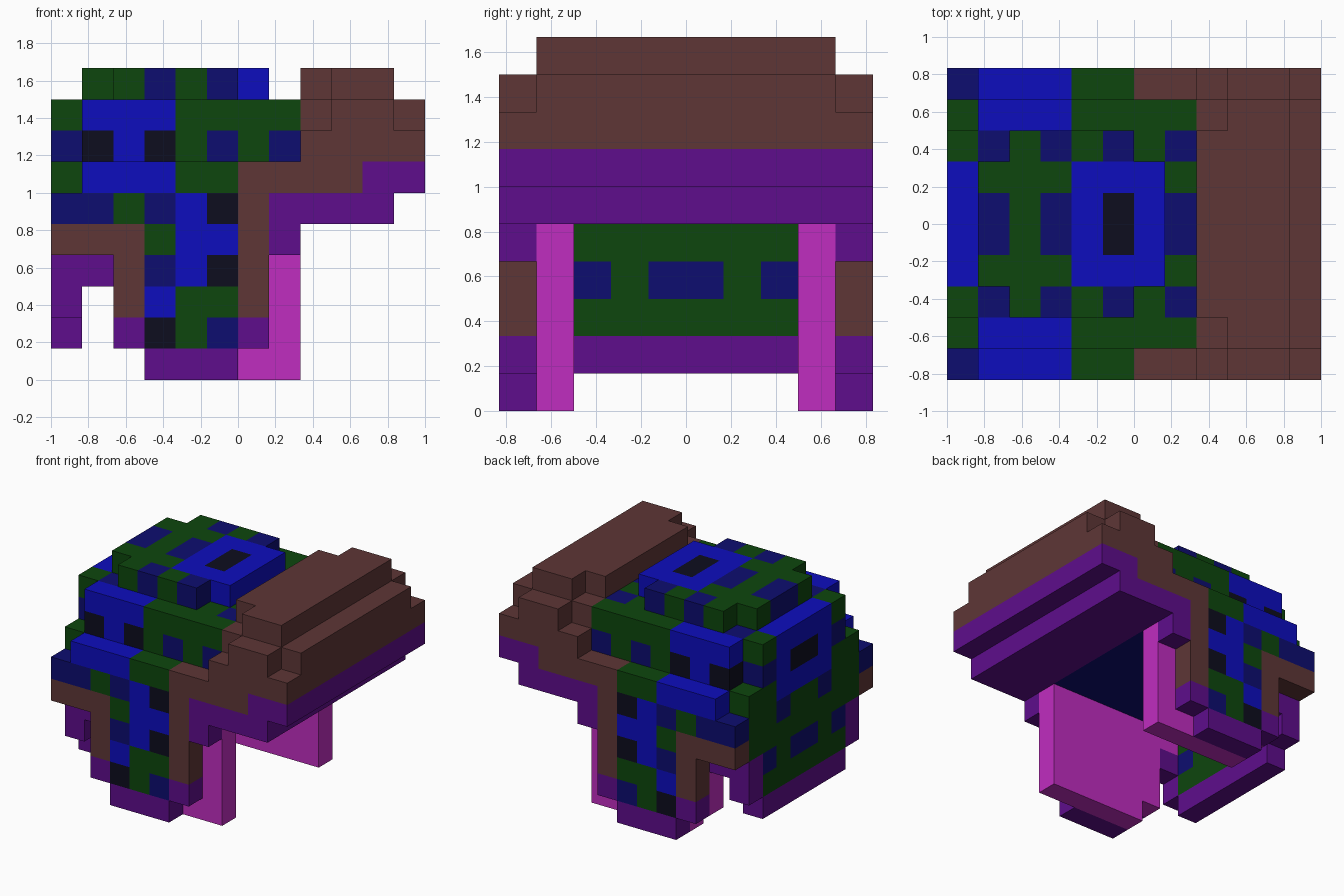
import bpy
import bmesh
from mathutils import Vector

cube = bpy.data.objects.get("Cube")
if cube:
    bpy.data.objects.remove(cube, do_unlink=True)

CELL = 1 / 6
ORIGIN = Vector((-1, -5 / 6, 0))

# Flat colours, one letter each
COLOURS = {
    "R": ("brown", (0.112, 0.037, 0.037)),
    "G": ("dark_green", (0.004, 0.061, 0.004)),
    "B": ("blue", (0.004, 0.004, 0.515)),
    "N": ("navy", (0.004, 0.004, 0.162)),
    "K": ("near_black", (0.004, 0.004, 0.013)),
    "P": ("purple", (0.112, 0.004, 0.262)),
    "M": ("magenta", (0.527, 0.026, 0.527)),
}
LETTERS = list(COLOURS)
MATERIALS = []
for name, rgb in COLOURS.values():
    mat = bpy.data.materials.new(name)
    mat.use_nodes = True
    mat.diffuse_color = (*rgb, 1)
    bsdf = mat.node_tree.nodes["Principled BSDF"]
    bsdf.inputs["Base Color"].default_value = (*rgb, 1)
    bsdf.inputs["Roughness"].default_value = 0.9
    MATERIALS.append(mat)

cells = {}  # (i, j, k) -> (part, colour letter)


def box(part, i, j, k, colour):
    """Fill inclusive cell ranges, mirrored front to back."""
    for a in range(i[0], i[1] + 1):
        for b in range(j[0], j[1] + 1):
            for c in range(k[0], k[1] + 1):
                cells[a, b, c] = cells[a, 9 - b, c] = (part, colour)


def row(part, j, k, start, colours):
    """One coloured row along x, mirrored front to back."""
    for n, colour in enumerate(colours):
        box(part, (start + n,) * 2, (j, j), (k, k), colour)


def column(part, k, start, colours):
    """One coloured row along y on the -x wall, mirrored."""
    for n, colour in enumerate(colours):
        box(part, (0, 0), (start + n,) * 2, (k, k), colour)


# Dome with a navy underside
box("dome", (1, 7), (1, 4), (5, 8), "N")
row("dome", 1, 8, 1, "BBBGGGG")
row("dome", 2, 8, 1, "NGNGNGN")
row("dome", 3, 8, 1, "GGGBBBG")
row("dome", 1, 7, 1, "KBKGNGN")

# Raised cap on top of the dome
row("cap", 2, 9, 2, "GNGN")
row("cap", 3, 9, 1, "GGGBBB")
row("cap", 4, 9, 1, "NGNBKB")

# Patterned wall on the -x end
column("end_wall", 8, 2, "GBB")
column("end_wall", 7, 2, "NBK")
column("end_wall", 6, 1, "GGBB")
column("end_wall", 5, 1, "GGNG")
column("end_wall", 4, 1, "GGGG")
column("end_wall", 3, 1, "PNGN")
column("end_wall", 2, 1, "PGGG")
column("end_wall", 1, 2, "PPP")
row("end_wall", 1, 3, 1, "P")

# Magenta lining panels inside the cheeks
box("lining", (1, 7), (1, 1), (4, 4), "M")
box("lining", (2, 7), (1, 1), (1, 3), "M")
box("lining", (3, 7), (1, 1), (0, 0), "M")

# Brim at the +x end
box("brim", (8, 10), (0, 4), (5, 5), "P")
box("brim", (8, 9), (0, 4), (6, 6), "R")
box("brim", (10, 11), (0, 4), (6, 6), "P")
box("brim", (8, 11), (0, 4), (7, 7), "R")
box("brim", (8, 11), (1, 4), (8, 8), "R")
box("brim", (9, 10), (0, 0), (8, 8), "R")
box("brim", (9, 10), (1, 4), (9, 9), "R")
box("brim", (8, 8), (2, 4), (9, 9), "R")

# Cheek plates on both sides, from top to bottom
for k, start, colours in (
    (6, 1, "BBBGGRR"),
    (5, 0, "NNGNBKRP"),
    (4, 0, "RRRGBBRP"),
    (3, 2, "RNBKR"),
    (2, 2, "RBGGR"),
    (1, 2, "PKGNP"),
    (0, 3, "PPP"),
):
    row("cheek", 0, k, start, colours)

# Cheeks become two separate parts
for key, (part, colour) in cells.items():
    if part in ("cheek", "lining"):
        side = "front" if key[1] < 5 else "back"
        cells[key] = (side + "_" + part, colour)


def build(part):
    """Mesh the outer faces of one part and merge equal neighbours."""
    bm = bmesh.new()
    for key, (owner, colour) in cells.items():
        if owner != part:
            continue
        for axis in range(3):
            for sign in (-1, 1):
                near = list(key)
                near[axis] += sign
                if tuple(near) in cells:
                    continue
                u, v = (axis + 1) % 3, (axis + 2) % 3
                corners = []
                for du, dv in ((0, 0), (1, 0), (1, 1), (0, 1)):
                    p = Vector(key)
                    p[axis] += sign > 0
                    p[u] += du
                    p[v] += dv
                    corners.append(bm.verts.new(ORIGIN + p * CELL))
                face = bm.faces.new(corners if sign > 0 else corners[::-1])
                face.material_index = LETTERS.index(colour)
    bmesh.ops.remove_doubles(bm, verts=bm.verts, dist=0.001)
    bmesh.ops.dissolve_limit(bm, angle_limit=0.01, verts=bm.verts,
                             edges=bm.edges, delimit={"MATERIAL"})
    mesh = bpy.data.meshes.new(part)
    for mat in MATERIALS:
        mesh.materials.append(mat)
    bm.to_mesh(mesh)
    bm.free()
    bpy.context.collection.objects.link(bpy.data.objects.new(part, mesh))


for part in sorted({owner for owner, _ in cells.values()}):
    build(part)
